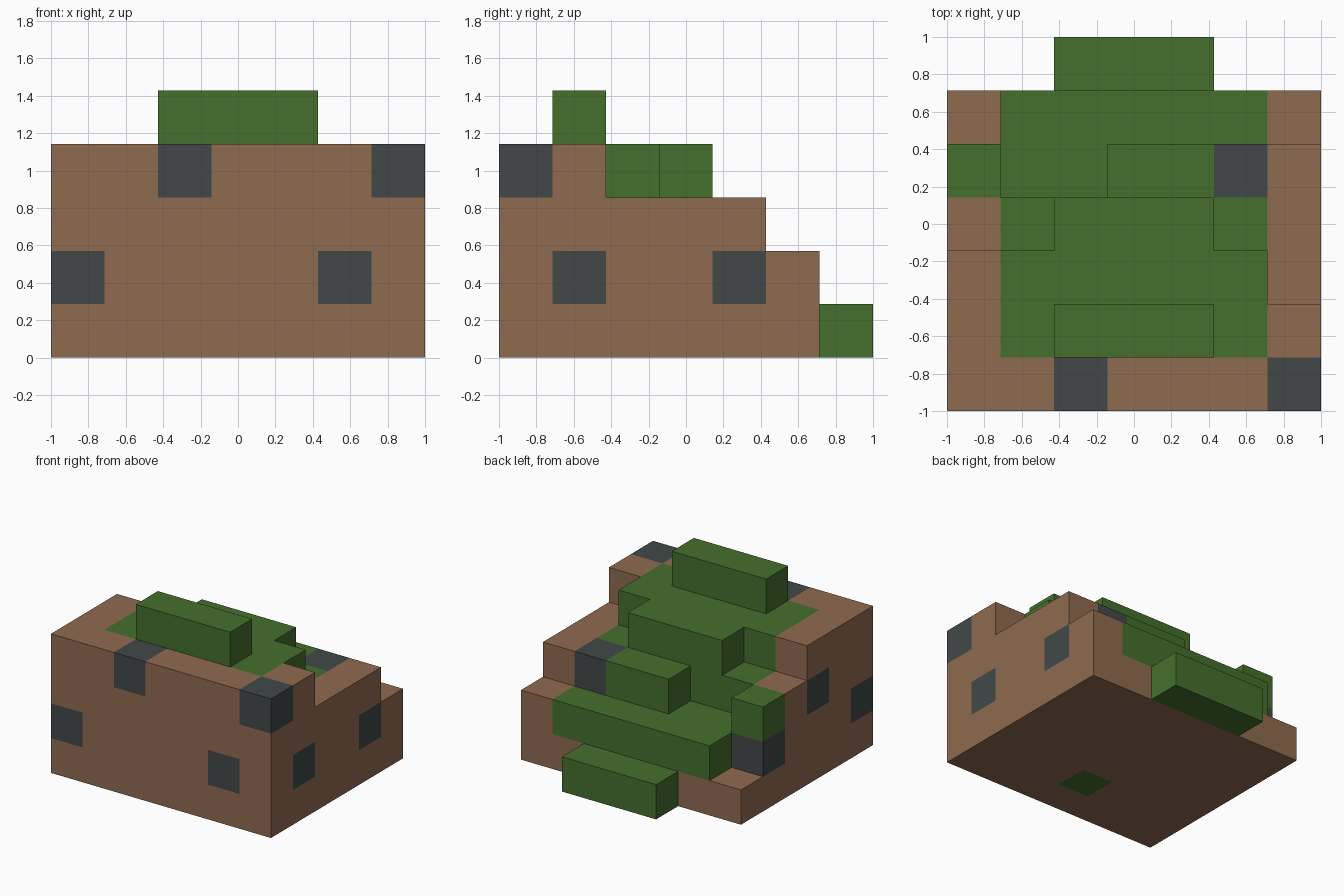
import bpy
import bmesh
from mathutils import Vector

cube = bpy.data.objects.get("Cube")
if cube:
    bpy.data.objects.remove(cube, do_unlink=True)

N = 7
UNIT = 2 / N

# Column heights in blocks: one row per step from front to back, left to right along x
HEIGHTS = ["4444444",
           "4455544",
           "4444443",
           "3344433",
           "3223333",
           "1222222",
           "0011100"]

# Stone blocks set into the earth (column, row, layer)
STONES = {(2, 0, 3), (6, 0, 3), (0, 0, 1), (5, 0, 1), (6, 1, 1),
          (6, 4, 1), (0, 4, 1), (0, 2, 2), (5, 4, 2)}

# Single grass blocks outside the main path
GRASS_EXTRAS = {(0, 4, 2), (3, 1, 0)}


def filled(i, j, k):
    return 0 <= i < N and 0 <= j < N and 0 <= k < int(HEIGHTS[j][i])


def part_of(i, j, k):
    """Which part a block belongs to."""
    if (i, j, k) in STONES:
        return "stones"
    on_path = 1 <= i <= 5 and 1 <= j <= 5 and k >= 1
    if on_path or j == 6 or (i, j, k) in GRASS_EXTRAS:
        return "grass_steps"
    return "earth_mound"


def make_material(name, colour):
    mat = bpy.data.materials.new(name)
    mat.use_nodes = True
    mat.diffuse_color = (*colour, 1)
    bsdf = next(n for n in mat.node_tree.nodes if n.type == 'BSDF_PRINCIPLED')
    bsdf.inputs["Base Color"].default_value = (*colour, 1)
    bsdf.inputs["Roughness"].default_value = 0.9
    return mat


def add_face(bm, cell, axis, sign):
    """Add one outward-facing square on the given side of a block."""
    normal = Vector((0, 0, 0))
    normal[axis] = sign
    u = Vector((0, 0, 0))
    u[(axis + 1) % 3] = 1
    v = normal.cross(u)
    centre = Vector(cell) + Vector((0.5, 0.5, 0.5)) + normal / 2
    corners = [centre + (a * u + b * v) / 2
               for a, b in ((-1, -1), (1, -1), (1, 1), (-1, 1))]
    offset = Vector((1, 1, 0))
    bm.faces.new([bm.verts.new(c * UNIT - offset) for c in corners])


def build_part(name, material):
    """Build the exposed skin of every block in one part."""
    bm = bmesh.new()
    for j in range(N):
        for i in range(N):
            for k in range(int(HEIGHTS[j][i])):
                if part_of(i, j, k) != name:
                    continue
                for axis in range(3):
                    for sign in (-1, 1):
                        near = [i, j, k]
                        near[axis] += sign
                        if not filled(*near):
                            add_face(bm, (i, j, k), axis, sign)
    bmesh.ops.remove_doubles(bm, verts=bm.verts[:], dist=0.001)
    mesh = bpy.data.meshes.new(name)
    bm.to_mesh(mesh)
    bm.free()
    mesh.materials.append(material)
    obj = bpy.data.objects.new(name, mesh)
    bpy.context.collection.objects.link(obj)


# Earth body, grass path with its steps, and embedded stones
build_part("earth_mound", make_material("earth brown", (0.275, 0.147, 0.080)))
build_part("grass_steps", make_material("grass green", (0.060, 0.162, 0.026)))
build_part("stones", make_material("stone grey", (0.054, 0.064, 0.065)))
